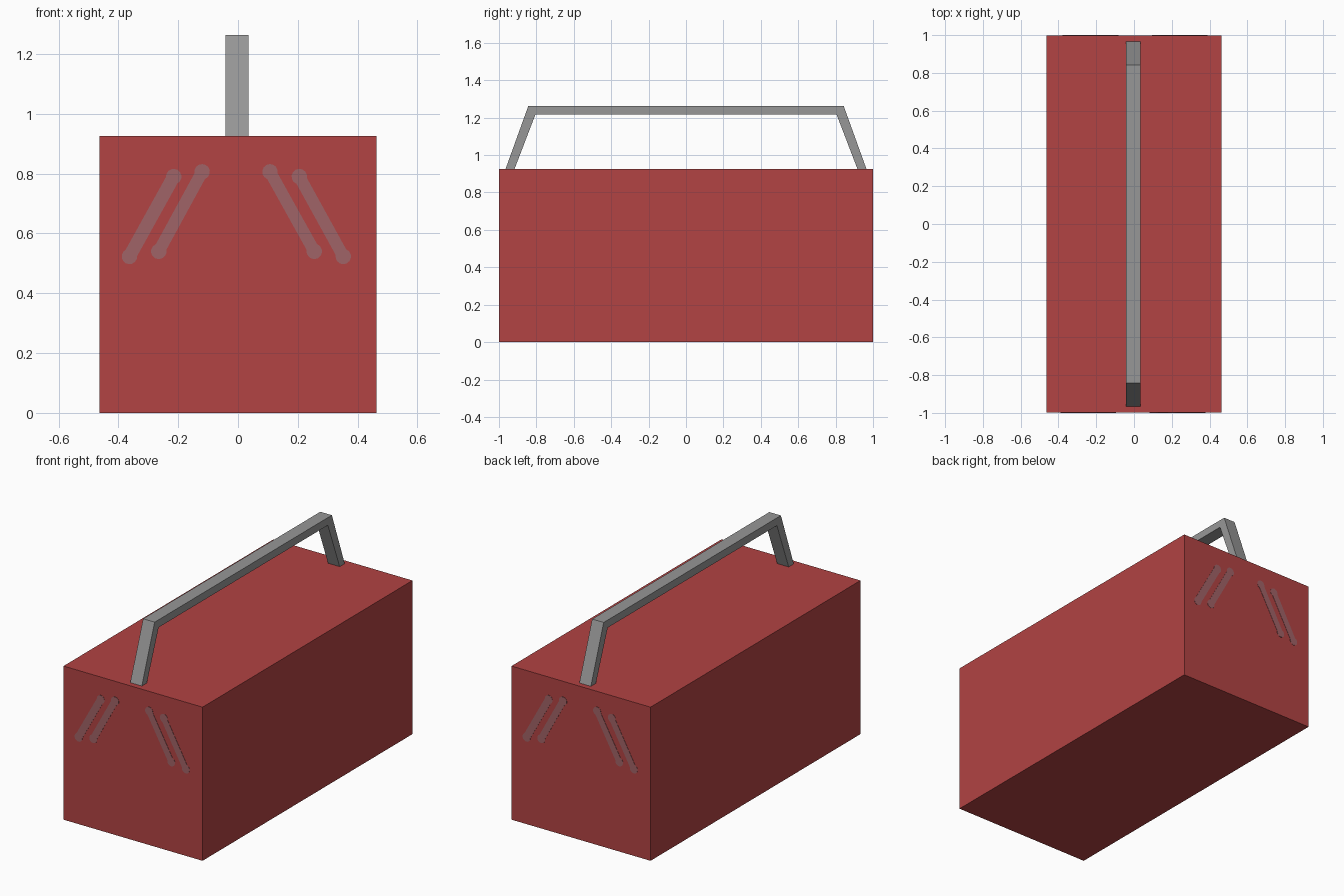
import bpy, bmesh, math
from mathutils import Vector

if "Cube" in bpy.data.objects:
    bpy.data.objects.remove(bpy.data.objects["Cube"])


def material(name, rgb):
    m = bpy.data.materials.new(name)
    m.diffuse_color = (*rgb, 1)
    m.use_nodes = True
    m.node_tree.nodes["Principled BSDF"].inputs["Base Color"].default_value = m.diffuse_color
    return m


RED = material("box red", (0.445, 0.056, 0.056))
GREY = material("handle grey", (0.31, 0.31, 0.31))
SCUFF = material("scuff grey red", (0.352, 0.125, 0.135))


def extrude(name, points, offset, mat):
    """Solid made from a flat outline pushed along an offset."""
    bm = bmesh.new()
    face = bm.faces.new([bm.verts.new(p) for p in points])
    new = bmesh.ops.extrude_face_region(bm, geom=[face], use_keep_orig=True)["geom"]
    bmesh.ops.translate(bm, vec=offset,
                        verts=[v for v in new if isinstance(v, bmesh.types.BMVert)])
    bmesh.ops.recalc_face_normals(bm, faces=bm.faces[:])
    mesh = bpy.data.meshes.new(name)
    bm.to_mesh(mesh)
    bm.free()
    mesh.materials.append(mat)
    obj = bpy.data.objects.new(name, mesh)
    bpy.context.collection.objects.link(obj)
    return obj


# Box body
W, L, H = 0.463, 0.9985, 0.925
extrude("box_body", [(-W, -L, 0), (W, -L, 0), (W, L, 0), (-W, L, 0)], (0, 0, H), RED)

# Carrying handle: trapezoid arch, profile in the side plane
outer = [(0.965, H), (0.843, 1.263)]
inner = [(0.805, 1.217), (0.917, H)]
half = outer + [(-y, z) for y, z in reversed(outer)]
half += [(-y, z) for y, z in reversed(inner)] + inner
extrude("handle", [(-0.042, y, z) for y, z in half], (0.077, 0, 0), GREY)


# Scuff strokes: slim bars with rounded, slightly swollen ends
def stroke(name, a, b, side, r=0.026, shaft=0.02):
    a, b = Vector(a), Vector(b)
    heading = math.atan2(b.y - a.y, b.x - a.x)
    sweep = math.pi - math.asin(shaft / r)
    pts = []
    for centre, turn in ((b, heading), (a, heading + math.pi)):
        for i in range(11):
            t = turn - sweep + 2 * sweep * i / 10
            x, z = centre.x + r * math.cos(t), centre.y + r * math.sin(t)
            pts.append((-side * x, side * (L - 0.001), z))
    extrude(name, pts, (0, side * 0.0025, 0), SCUFF)


for end, side in (("front", -1), ("back", 1)):
    stroke(f"scuff_{end}_1", (-0.363, 0.523), (-0.215, 0.79), side, shaft=0.022)
    stroke(f"scuff_{end}_2", (-0.265, 0.540), (-0.12, 0.806), side)
    stroke(f"scuff_{end}_3", (0.255, 0.540), (0.107, 0.806), side)
    stroke(f"scuff_{end}_4", (0.352, 0.523), (0.205, 0.79), side)
